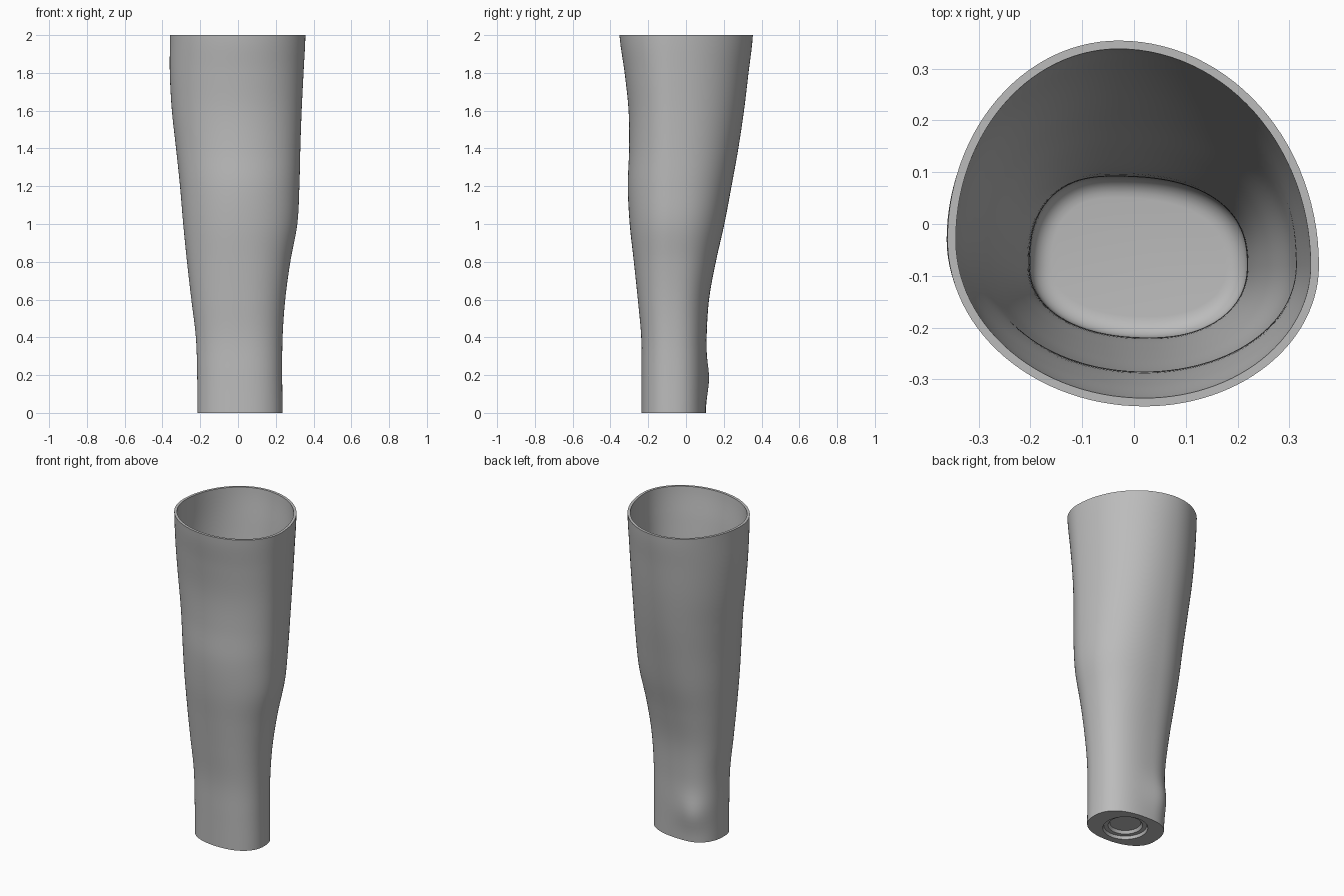
import bpy
import bmesh
import math

cube = bpy.data.objects.get("Cube")
if cube:
    bpy.data.objects.remove(cube, do_unlink=True)

SEGMENTS = 112
HEIGHT = 2.0
WALL = 0.016
FLOOR = 0.12
FILLET = 0.04

# Extents in thousandths at evenly spaced heights, bottom to top
LEFT = [-215, -216, -223, -247, -270, -290, -307, -328, -350, -361, -360]
RIGHT = [236, 234, 236, 250, 277, 314, 325, 330, 337, 347, 357]
FRONT = [-235, -235, -237, -255, -276, -298, -308, -301, -304, -325, -352]
BACK = [104, 107, 109, 122, 158, 203, 241, 277, 307, 331, 354]


def mix(a, b, t):
    return a + (b - a) * t


def sample(values, z):
    """Smooth curve through evenly spaced values."""
    last = len(values) - 1
    u = min(max(z / HEIGHT, 0), 1) * last
    i = min(int(u), last - 1)
    t = u - i
    a, b, c, d = (values[min(max(i + k, 0), last)] for k in (-1, 0, 1, 2))
    m, n = (c - a) / 2, (d - b) / 2
    s = t * t * (3 - 2 * t)
    return (mix(b, c, s) + m * t * (1 - t) ** 2 - n * t * t * (1 - t)) / 1000


def section(z, inset=0.0, level=None, bump=True):
    """Closed outline made of four rounded quarters with their own fullness."""
    left, right = sample(LEFT, z) + inset, sample(RIGHT, z) - inset
    front, back = sample(FRONT, z) + inset, sample(BACK, z) - inset
    t = min(max((z - 0.3) / 1.2, 0), 1)
    t = t * t * (3 - 2 * t)
    back_x, front_x = mix(-0.04, -0.03, t), mix(0.03, 0.02, t)
    left_y, right_y = mix(-0.08, -0.03, t), -0.08
    swell = 0.25 * math.sin(math.pi * min(z / HEIGHT, 1)) * t
    points = []
    for k in range(SEGMENTS):
        angle = math.tau * k / SEGMENTS
        c, s = math.cos(angle), math.sin(angle)
        cx, ex = (back_x if s >= 0 else front_x), (right if c >= 0 else left)
        cy, ey = (right_y if c >= 0 else left_y), (back if s >= 0 else front)
        full = mix(2.45 if s >= 0 else 2.2, 2.0, t)
        if c > 0 and s > 0:
            full += swell
        x = cx + (ex - cx) * abs(c) ** (2 / full)
        y = cy + (ey - cy) * abs(s) ** (2 / full)
        if bump:
            # Rounded bone-like bump low on the back
            d = ((x + 0.1) / 0.07) ** 2 + ((y - 0.1) / 0.07) ** 2
            d += ((z - 0.18) / 0.075) ** 2
            push = 0.022 * math.exp(-d / 2)
            x, y = x - 0.6 * push, y + 0.8 * push
        points.append((x, y, z if level is None else level))
    return points


def circle(radius, z):
    return [(0.01 + radius * math.cos(math.tau * k / SEGMENTS),
             -0.065 + radius * math.sin(math.tau * k / SEGMENTS), z)
            for k in range(SEGMENTS)]


rings = []
# Inner floor with a rounded corner
for k in range(7):
    a = math.pi / 2 * k / 6
    rings.append(section(FLOOR + FILLET, WALL + FILLET * (1 - math.sin(a)),
                         FLOOR + FILLET * (1 - math.cos(a)), False))
# Inner wall, then outer wall
STEPS = 64
low = FLOOR + FILLET
for k in range(1, STEPS + 1):
    rings.append(section(mix(low, HEIGHT, k / STEPS), WALL, None, False))
for k in range(STEPS + 1):
    rings.append(section(HEIGHT * (1 - k / STEPS)))
# Stepped round recess in the underside
for radius, z in ((0.128, 0), (0.122, 0.018), (0.098, 0.018), (0.088, 0.035)):
    rings.append(circle(radius, z))

bm = bmesh.new()
loops = [[bm.verts.new(p) for p in ring] for ring in rings]
for a, b in zip(loops, loops[1:]):
    for k in range(SEGMENTS):
        n = (k + 1) % SEGMENTS
        bm.faces.new((a[k], a[n], b[n], b[k]))
bm.faces.new(loops[0])
bm.faces.new(loops[-1])
bmesh.ops.recalc_face_normals(bm, faces=bm.faces)
mesh = bpy.data.meshes.new("forearm_shell")
bm.to_mesh(mesh)
bm.free()

shell = bpy.data.objects.new("forearm_shell", mesh)
bpy.context.collection.objects.link(shell)

# Plain grey material
grey = bpy.data.materials.new("plain grey")
grey.use_nodes = True
colour = (0.5, 0.5, 0.5, 1.0)
grey.diffuse_color = colour
grey.node_tree.nodes["Principled BSDF"].inputs["Base Color"].default_value = colour
mesh.materials.append(grey)

bpy.ops.object.select_all(action="DESELECT")
shell.select_set(True)
bpy.context.view_layer.objects.active = shell
bpy.ops.object.shade_smooth_by_angle(angle=math.radians(35))
